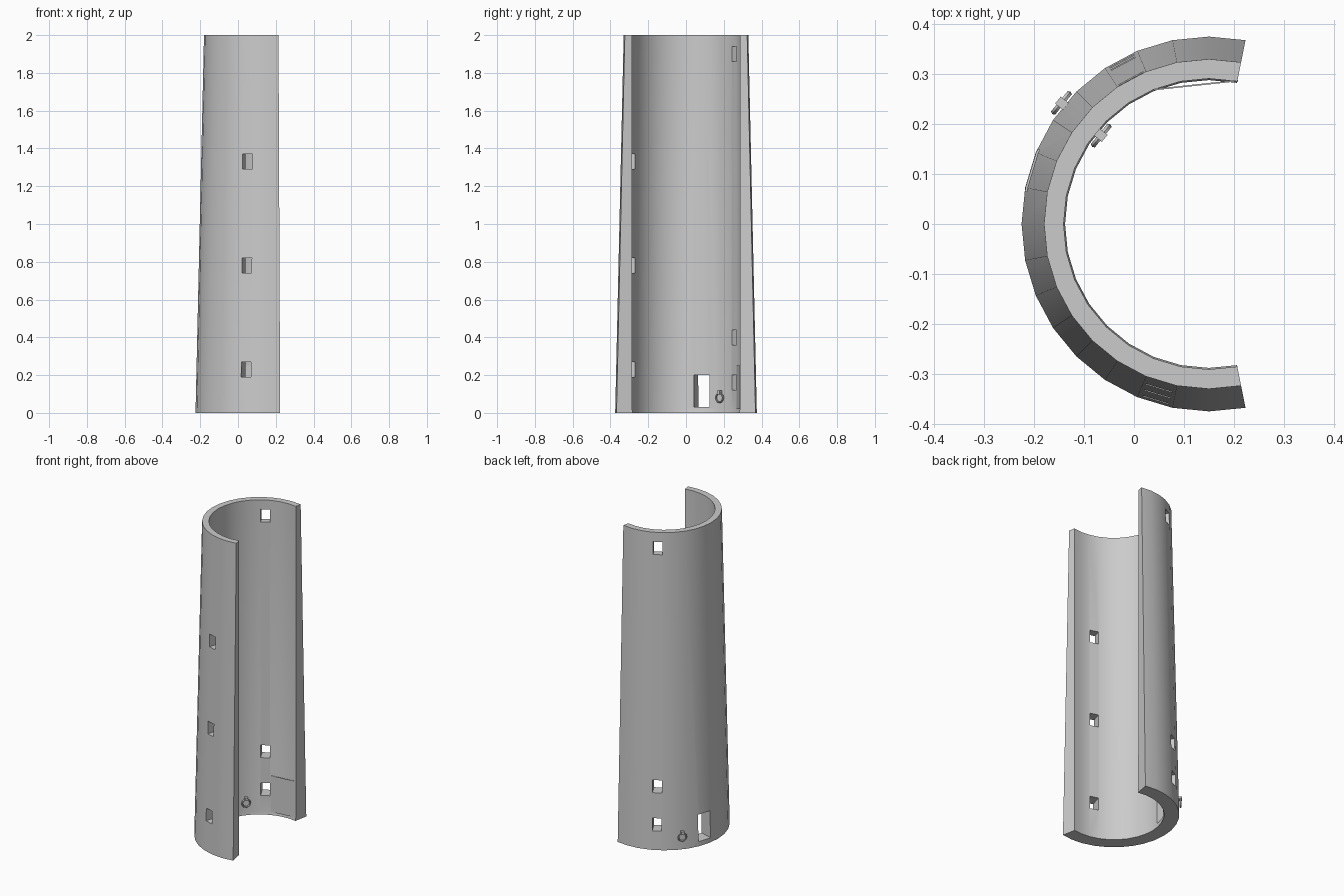
import bpy, bmesh, math
from mathutils import Matrix, Vector

if "Cube" in bpy.data.objects:
    bpy.data.objects.remove(bpy.data.objects["Cube"])

CX = 0.15                      # axis of the curved wall
STEP = math.radians(11.25)     # 32-sided circle


def make_object(name, bm):
    bmesh.ops.recalc_face_normals(bm, faces=bm.faces)
    mesh = bpy.data.meshes.new(name)
    bm.to_mesh(mesh)
    bm.free()
    ob = bpy.data.objects.new(name, mesh)
    bpy.context.collection.objects.link(ob)
    return ob


def radial(facet, r, z):
    """Frame on the wall: local x outward, y tangential, z up; facets counted from -x towards +y."""
    a = math.pi - facet * STEP
    return (Matrix.Translation((CX + r * math.cos(a), r * math.sin(a), z))
            @ Matrix.Rotation(a, 4, 'Z'))


def add_box(bm, frame, size):
    bmesh.ops.create_cube(bm, size=1, matrix=frame @ Matrix.Diagonal((*size, 1)))


def smooth(ob):
    bpy.ops.object.select_all(action='DESELECT')
    ob.select_set(True)
    bpy.context.view_layer.objects.active = ob
    bpy.ops.object.shade_smooth_by_angle(angle=math.radians(30))


# Tapered wall: radial profile swept around 18 facets
profile = [(0.375, 0), (0.33, 2), (0.291, 2), (0.291, 0.02), (0.288, 0)]
bm = bmesh.new()
rings = [[bm.verts.new(radial(i, r, z).translation) for r, z in profile]
         for i in range(-9, 10)]
n = len(profile)
for a, b in zip(rings, rings[1:]):
    for j in range(n):
        bm.faces.new((a[j], a[(j + 1) % n], b[(j + 1) % n], b[j]))
bm.faces.new(rings[0])
bm.faces.new(rings[-1])
wall = make_object("curved_wall", bm)

# Window and doorway openings
bm = bmesh.new()
for facet, heights in ((-6.5, (0.23, 0.78, 1.33)), (5.5, (0.16, 0.40, 1.90))):
    for z in heights:
        add_box(bm, radial(facet, 0.33, z), (0.2, 0.054, 0.08))
add_box(bm, radial(1.5, 0.33, 0.115), (0.2, 0.088, 0.17))
cutter = make_object("opening_cutter", bm)
cutter.hide_render = True
mod = wall.modifiers.new("openings", 'BOOLEAN')
mod.operation = 'DIFFERENCE'
mod.solver = 'EXACT'
mod.object = cutter
bpy.context.view_layer.objects.active = wall
bpy.ops.object.modifier_apply(modifier=mod.name)
bpy.data.objects.remove(cutter)
smooth(wall)

# Thin flat panel across the inside of one end
p, q = Vector((0.04, 0.269, 0.135)), Vector((0.208, 0.287, 0.135))
d = q - p
bm = bmesh.new()
add_box(bm, Matrix.Translation((p + q) / 2) @ Matrix.Rotation(math.atan2(d.y, d.x), 4, 'Z'),
        (d.length, 0.003, 0.23))
make_object("inner_panel", bm)


# Ring handles with a mounting block, outside and inside
def ring_handle(name, r, side):
    frame = radial(3.5, r, 0.08)
    bm = bmesh.new()
    loops = []
    for i in range(12):
        t = math.tau * i / 12
        loop = []
        for k in range(6):
            s = math.tau * k / 6
            rad = 0.024 + 0.005 * math.cos(s)
            loop.append(bm.verts.new(frame @ Vector(
                (0.006 * math.sin(s), rad * math.cos(t), rad * math.sin(t)))))
        loops.append(loop)
    for i in range(12):
        a, b = loops[i], loops[(i + 1) % 12]
        for k in range(6):
            bm.faces.new((a[k], a[(k + 1) % 6], b[(k + 1) % 6], b[k]))
    add_box(bm, frame @ Matrix.Translation((-0.004 * side, 0, 0.028)), (0.026, 0.018, 0.02))
    smooth(make_object(name, bm))


ring_handle("outer_ring_handle", 0.382, 1)
ring_handle("inner_ring_handle", 0.279, -1)
